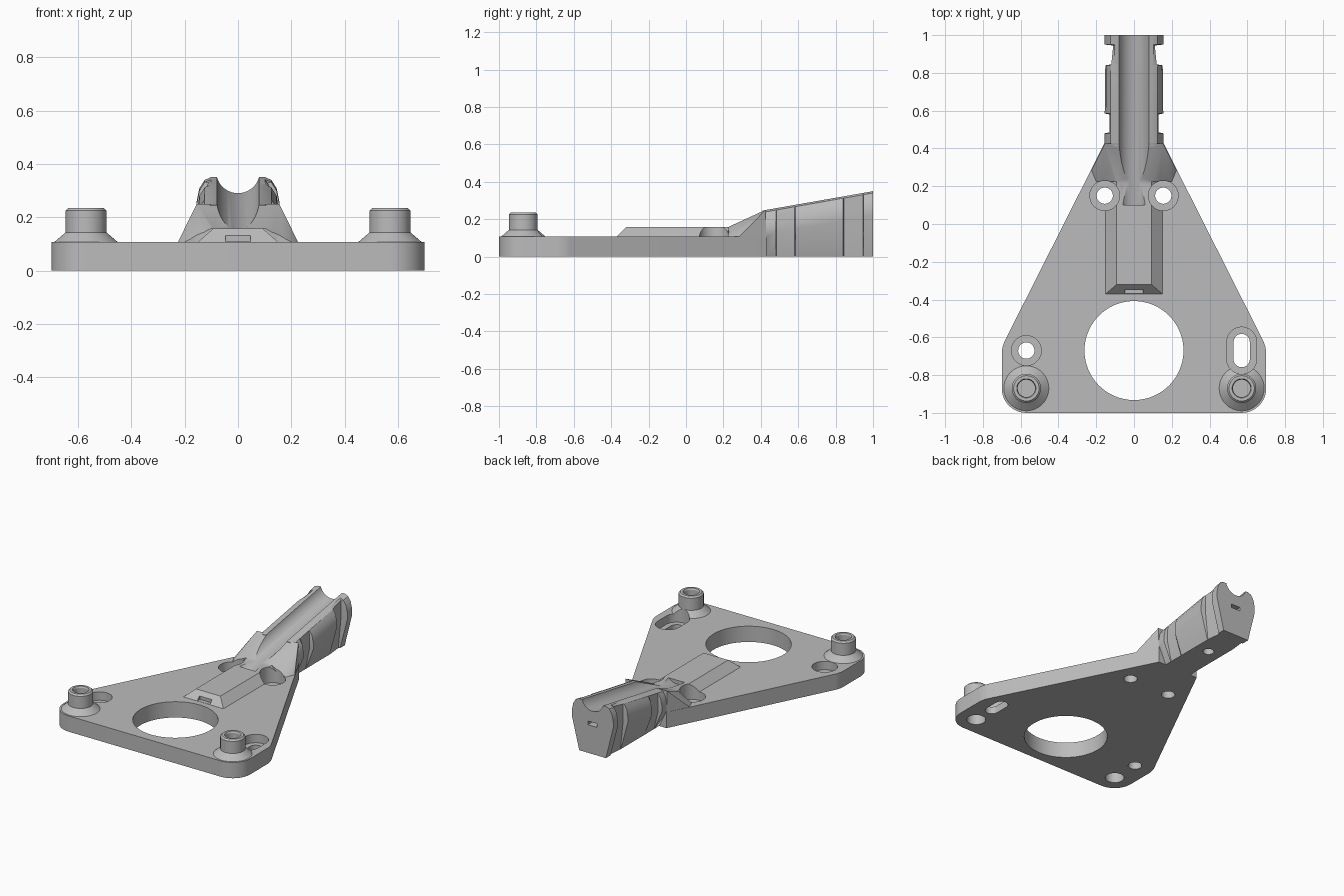
import bpy, bmesh, math
from mathutils import Vector, Matrix

cube = bpy.data.objects.get("Cube")
if cube:
    bpy.data.objects.remove(cube, do_unlink=True)

grey = bpy.data.materials.new("plain grey")
grey.use_nodes = True
colour = (0.5, 0.5, 0.5, 1)
grey.diffuse_color = colour
grey.node_tree.nodes["Principled BSDF"].inputs["Base Color"].default_value = colour


def make(name, bm):
    bmesh.ops.recalc_face_normals(bm, faces=bm.faces[:])
    mesh = bpy.data.meshes.new(name)
    bm.to_mesh(mesh)
    bm.free()
    mesh.materials.append(grey)
    ob = bpy.data.objects.new(name, mesh)
    bpy.context.collection.objects.link(ob)
    return ob


def loft(name, rings):
    """Closed solid through rings of equal point count."""
    bm = bmesh.new()
    loops = [[bm.verts.new(p) for p in ring] for ring in rings]
    n = len(loops[0])
    for a, b in zip(loops, loops[1:]):
        for i in range(n):
            j = (i + 1) % n
            bm.faces.new((a[i], a[j], b[j], b[i]))
    bm.faces.new(loops[0])
    bm.faces.new(loops[-1])
    return make(name, bm)


def hull(name, points):
    bm = bmesh.new()
    for p in points:
        bm.verts.new(p)
    bmesh.ops.convex_hull(bm, input=bm.verts[:])
    return make(name, bm)


def turned(name, x, y, profile, stretch=0, n=48):
    """Stack of (radius, z) circles; stretch makes a slot along y."""
    rings = []
    for r, z in profile:
        ring = []
        for i in range(n):
            a = math.tau * (i + 0.5) / n
            s = math.sin(a)
            ring.append((x + r * math.cos(a), y + r * s + math.copysign(stretch, s), z))
        rings.append(ring)
    return loft(name, rings)


def block(name, x, y, z):
    return hull(name, [(a, b, c) for a in x for b in y for c in z])


def combine(target, tool, operation):
    tool.hide_render = True
    mod = target.modifiers.new(operation.lower(), "BOOLEAN")
    mod.operation = operation
    mod.solver = "EXACT"
    mod.object = tool
    bpy.context.view_layer.objects.active = target
    bpy.ops.object.modifier_apply(modifier=mod.name)
    bpy.data.objects.remove(tool, do_unlink=True)


# Base plate with rounded front corners
half = [(0.70, -1.0), (0.70, -0.65), (0.155, 0.43)]
outline = half + [(-x, y) for x, y in reversed(half)]
body = loft("base_plate", [[(x, y, z) for x, y in outline] for z in (0, 0.107)])
bm = bmesh.new()
bm.from_mesh(body.data)
for low, high, size, steps in ((-1.1, -0.95, 0.13, 10), (-0.7, -0.6, 0.035, 5)):
    corners = [e for e in bm.edges
               if all(low < v.co.y < high for v in e.verts)
               and abs(e.verts[0].co.z - e.verts[1].co.z) > 0.1]
    bmesh.ops.bevel(bm, geom=corners, offset=size, segments=steps,
                    profile=0.5, affect="EDGES")
bm.to_mesh(body.data)
bm.free()

# Bevelled centre rail
rail = hull("centre_rail", [(s * x, y, z) for s in (-1, 1) for x, y, z in (
    (0.15, -0.37, 0.09), (0.15, -0.37, 0.107), (0.092, -0.32, 0.158),
    (0.15, 0.3, 0.09), (0.15, 0.3, 0.107), (0.092, 0.3, 0.158))])

# Gusset rising from plate to arm
gusset = hull("arm_gusset", [(s * x, y, z) for s in (-1, 1) for x, y, z in (
    (0.2, 0.225, 0.06), (0.2, 0.225, 0.107), (0.225, 0.285, 0.107),
    (0.225, 0.285, 0.06), (0.1, 0.225, 0.158), (0.155, 0.425, 0.25),
    (0.155, 0.43, 0.06))])


# Notched arm
def arm_ring(y, w):
    t = 0.25 + (y - 0.43) * 0.1 / 0.57
    side = [(min(0.1, w - 0.02), 0), (w, t - 0.13), (w, t - 0.09),
            (min(w, 0.145), t - 0.042), (min(w, 0.125), t - 0.01), (0.102, t)]
    return [(x, y, z) for x, z in side + [(-x, z) for x, z in reversed(side)]]


stations = [(0.41, 0.155), (0.48, 0.155), (0.485, 0.13), (0.58, 0.13), (0.585, 0.155),
            (0.84, 0.152), (0.845, 0.12), (0.945, 0.11), (0.95, 0.155), (1.0, 0.155)]
arm = loft("notched_arm", [arm_ring(y, w) for y, w in stations])
for part in (rail, gusset, arm):
    combine(body, part, "UNION")

# Corner posts with flared feet
for s in (-1, 1):
    post = turned("corner_post", s * 0.57, -0.87, [
        (0.119, 0.08), (0.119, 0.107), (0.077, 0.143), (0.077, 0.225), (0.067, 0.235)])
    combine(body, post, "UNION")

# Holes, counterbores, slot and groove
cutters = [turned("main_opening", 0, -0.67, [(0.262, -0.1), (0.262, 0.3)], n=96),
           block("rail_notch", (-0.047, 0.047), (-0.5, -0.342), (0.108, 0.132)),
           block("end_slot", (-0.035, 0.035), (0.9, 1.1), (0.19, 0.215))]
for x, y, stretch in ((-0.155, 0.15, 0), (0.155, 0.15, 0), (-0.57, -0.67, 0), (0.57, -0.67, 0.045)):
    cutters.append(turned("screw_hole", x, y, [
        (0.043, -0.1), (0.043, 0.05), (0.079, 0.05), (0.079, 0.3)], stretch))
for s in (-1, 1):
    cutters.append(turned("post_bore", s * 0.57, -0.87, [(0.046, 0.11), (0.046, 0.225), (0.058, 0.25)]))
    cutters.append(turned("post_socket", s * 0.57, -0.87, [(0.06, -0.1), (0.06, 0.07)]))
cutters.append(turned("arm_socket", 0, 0.73, [(0.035, -0.1), (0.035, 0.08)]))

slope = 0.1 / 0.57
groove = []
for y in (0.1, 1.1):
    centre = 0.29 + (y - 1) * slope + 0.082
    groove.append([(0.082 * math.cos(math.tau * i / 48), y,
                    centre + 0.082 * math.sin(math.tau * i / 48)) for i in range(48)])
cutters.append(loft("arm_groove", groove))
for cutter in cutters:
    combine(body, cutter, "DIFFERENCE")

# Single material and smooth curves with crisp edges
body.data.materials.clear()
body.data.materials.append(grey)
for face in body.data.polygons:
    face.material_index = 0
bpy.ops.object.select_all(action="DESELECT")
body.select_set(True)
bpy.context.view_layer.objects.active = body
bpy.ops.object.shade_smooth_by_angle(angle=math.radians(25))
